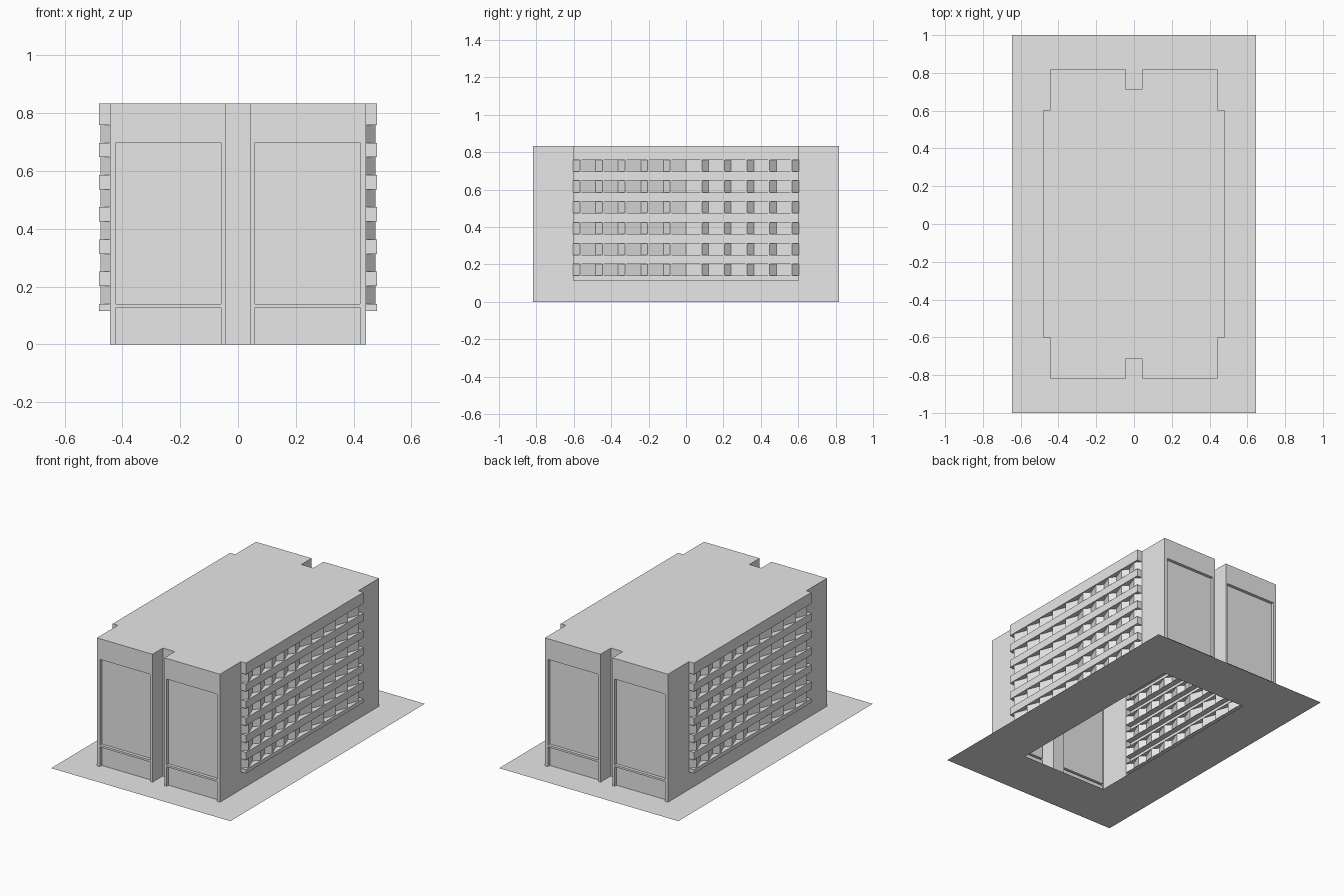
import bpy
import bmesh
from mathutils import Vector

cube = bpy.data.objects.get("Cube")
if cube:
    bpy.data.objects.remove(cube, do_unlink=True)

# One plain grey for everything
grey = bpy.data.materials.new("plain_grey")
grey.use_nodes = True
colour = (0.8, 0.8, 0.8, 1)
grey.diffuse_color = colour
grey.node_tree.nodes["Principled BSDF"].inputs["Base Color"].default_value = colour

# Main sizes, for one quarter of the plan (x > 0, y < 0)
TOP = 0.833
WALL_X, BAY_X, TOOTH_X = 0.443, 0.48, 0.475
END_Y, BAY_Y = -0.818, -0.604
NOTCH_X, NOTCH_Y = 0.043, -0.712
RECESS = 0.02
FRONT, BACK, SIDE = (0, -1, 0), (0, 1, 0), (1, 0, 0)
INWARD, UP, DOWN = (-1, 0, 0), (0, 0, 1), (0, 0, -1)


def mirrored(name, faces):
    """Object from (points, outward direction) faces, mirrored to all quarters."""
    bm = bmesh.new()
    for points, outward in faces:
        face = bm.faces.new([bm.verts.new(p) for p in points])
        face.normal_update()
        if face.normal.dot(Vector(outward)) < 0:
            face.normal_flip()
    bmesh.ops.remove_doubles(bm, verts=bm.verts, dist=0.0001)
    mesh = bpy.data.meshes.new(name)
    bm.to_mesh(mesh)
    bm.free()
    mesh.materials.append(grey)
    obj = bpy.data.objects.new(name, mesh)
    bpy.context.collection.objects.link(obj)
    mod = obj.modifiers.new("Mirror", 'MIRROR')
    mod.use_axis = (True, True, False)
    return obj


def upright(a, b, z0, z1):
    """Vertical rectangle over the plan line a-b."""
    return [(*a, z0), (*b, z0), (*b, z1), (*a, z1)]


def level(x0, x1, y0, y1, z):
    """Horizontal rectangle."""
    return [(x0, y0, z), (x1, y0, z), (x1, y1, z), (x0, y1, z)]


# Ground, an open frame around the middle
mirrored("ground", [([(0, -1, 0), (0.645, -1, 0), (0.645, 0, 0),
                      (0.31, 0, 0), (0.31, -0.66, 0), (0, -0.66, 0)], UP)])

# Flat roof with the end notches
plan = [(0, 0), (BAY_X, 0), (BAY_X, BAY_Y), (WALL_X, BAY_Y), (WALL_X, END_Y),
        (NOTCH_X, END_Y), (NOTCH_X, NOTCH_Y), (0, NOTCH_Y)]
mirrored("roof", [([(x, y, TOP) for x, y in plan], UP)])

# End walls: a frame with a low and a tall recessed panel
xs = [NOTCH_X, 0.058, 0.422, WALL_X]
zs = [0, 0.127, 0.14, 0.698, TOP]
faces = []
for i in range(3):
    for j in range(4):
        x0, x1, z0, z1 = xs[i], xs[i + 1], zs[j], zs[j + 1]
        sunk = i == 1 and j in (0, 2)
        y = END_Y + (RECESS if sunk else 0)
        faces.append((upright((x0, y), (x1, y), z0, z1), FRONT))
        if sunk:
            faces.append((upright((x0, END_Y), (x0, y), z0, z1), SIDE))
            faces.append((upright((x1, END_Y), (x1, y), z0, z1), INWARD))
            faces.append((level(x0, x1, END_Y, y, z1), DOWN))
            if j:
                faces.append((level(x0, x1, END_Y, y, z0), UP))
mirrored("end_wall", faces)

# Full-height slot in the middle of each end
mirrored("end_notch", [
    (upright((NOTCH_X, END_Y), (NOTCH_X, NOTCH_Y), 0, TOP), INWARD),
    (upright((0, NOTCH_Y), (NOTCH_X, NOTCH_Y), 0, TOP), FRONT)])

# Plain long walls: end block and ground floor
BASE = 0.115
mirrored("side_wall", [
    (upright((WALL_X, END_Y), (WALL_X, BAY_Y), 0, TOP), SIDE),
    (upright((WALL_X, BAY_Y), (WALL_X, 0), 0, BASE), SIDE)])

# Six window rows between projecting parapet bands
rows = [(0.14 + 0.1115 * k, 0.202 + 0.1115 * k) for k in range(6)]
edges = [BASE] + [z for row in rows for z in row] + [TOP]
faces = []
for z0, z1 in zip(edges[::2], edges[1::2]):
    faces.append((upright((BAY_X, BAY_Y), (BAY_X, 0), z0, z1), SIDE))
    faces.append((upright((WALL_X, BAY_Y), (BAY_X, BAY_Y), z0, z1), FRONT))
    faces.append((level(WALL_X, BAY_X, BAY_Y, 0, z0), DOWN))
    if z1 < TOP:
        faces.append((level(WALL_X, BAY_X, BAY_Y, 0, z1), UP))
mirrored("parapet_bands", faces)

# Sawtooth window walls: steep outer face, long face sloping back
pitch = -BAY_Y / 5
faces = []
for z0, z1 in rows:
    for k in range(5):
        y = BAY_Y + k * pitch
        start, tip, end = (WALL_X, y), (TOOTH_X, y + 0.036), (WALL_X, y + pitch)
        faces.append((upright(start, tip, z0, z1), (1, -1, 0)))
        faces.append((upright(tip, end, z0, z1), (1, 0.4, 0)))
mirrored("window_teeth", faces)
